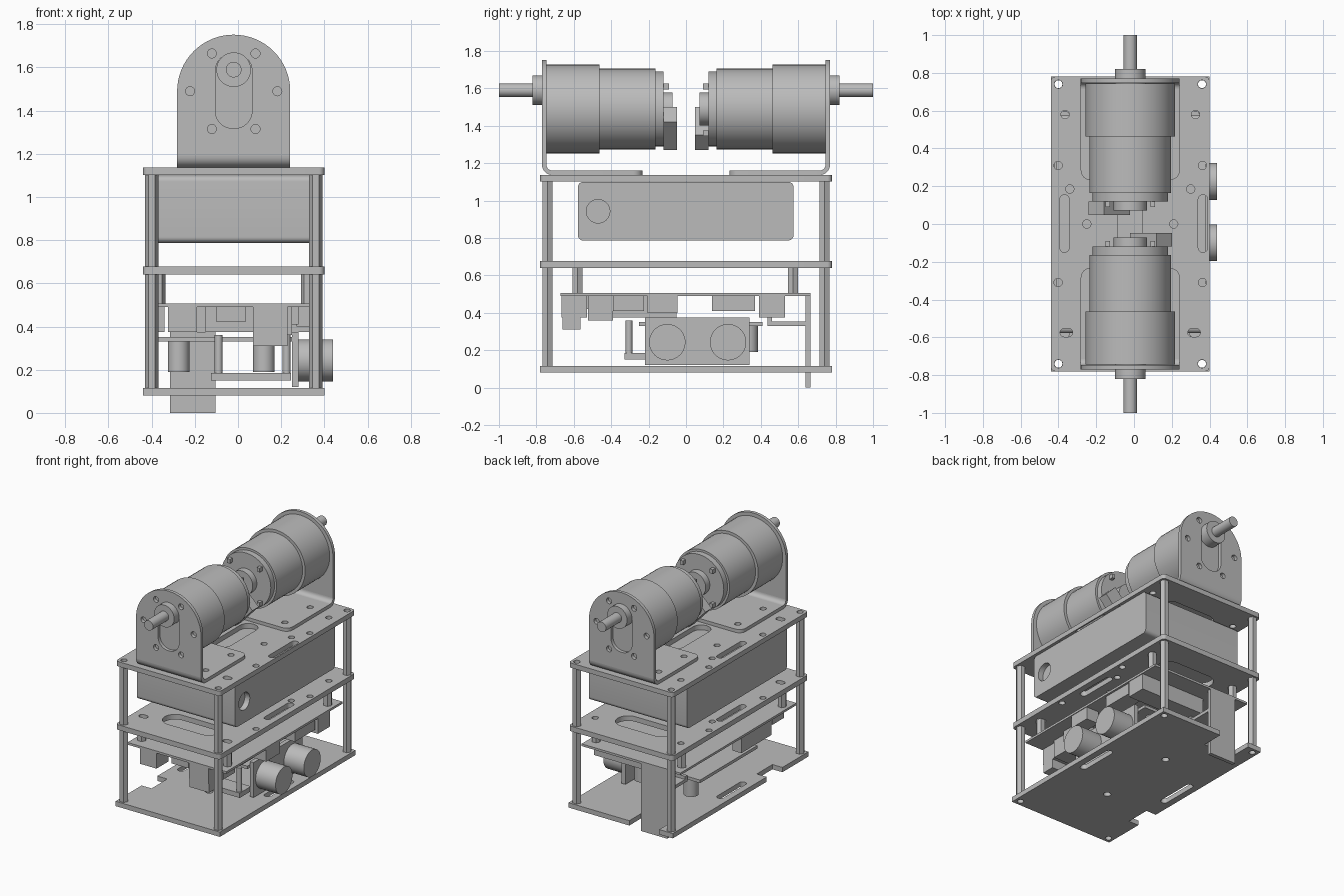
import bpy, bmesh, math
from math import pi, cos, sin

if "Cube" in bpy.data.objects:
    bpy.data.objects.remove(bpy.data.objects["Cube"])

grey = bpy.data.materials.new("plain_grey")
grey.use_nodes = True
COL = (0.5, 0.5, 0.5, 1)
grey.diffuse_color = COL
grey.node_tree.nodes["Principled BSDF"].inputs["Base Color"].default_value = COL

CX = -0.02      # centre line of the frame
ROT = {'z': (0, 0, 0), 'y': (pi / 2, 0, 0), 'x': (pi / 2, 0, pi / 2)}


def arc(u, v, r, a0, a1, n):
    return [(u + r * cos(a0 + (a1 - a0) * i / n), v + r * sin(a0 + (a1 - a0) * i / n))
            for i in range(n + 1)]


def circle(u, v, r, n=32):
    return arc(u, v, r, 0, 2 * pi * (n - 1) / n, n - 1)


def rrect(u0, u1, v0, v1, r=0.0, n=8):
    """Rectangle outline, with rounded corners if r is given."""
    if r == 0:
        return [(u0, v0), (u1, v0), (u1, v1), (u0, v1)]
    r = min(r, (u1 - u0) / 2 - 1e-4, (v1 - v0) / 2 - 1e-4)
    pts = []
    for k, (u, v) in enumerate([(u1 - r, v1 - r), (u0 + r, v1 - r), (u0 + r, v0 + r), (u1 - r, v0 + r)]):
        pts += arc(u, v, r, k * pi / 2, (k + 1) * pi / 2, n)
    return pts


def slab(name, outline, axis, lo, hi, holes=()):
    """Extrude an outline with holes along an axis, from lo to hi."""
    lo, hi = min(lo, hi), max(lo, hi)
    cu = bpy.data.curves.new(name, 'CURVE')
    cu.dimensions, cu.fill_mode, cu.extrude = '2D', 'BOTH', (hi - lo) / 2
    for loop in [outline, *holes]:
        sp = cu.splines.new('POLY')
        sp.points.add(len(loop) - 1)
        for p, (u, v) in zip(sp.points, loop):
            p.co = (u, v, 0, 1)
        sp.use_cyclic_u = True
    tmp = bpy.data.objects.new("tmp", cu)
    bpy.context.scene.collection.objects.link(tmp)
    dg = bpy.context.evaluated_depsgraph_get()
    me = bpy.data.meshes.new_from_object(tmp.evaluated_get(dg))
    bpy.data.objects.remove(tmp)
    bm = bmesh.new()
    bm.from_mesh(me)
    bmesh.ops.remove_doubles(bm, verts=bm.verts, dist=1e-5)
    bmesh.ops.recalc_face_normals(bm, faces=bm.faces)
    bm.to_mesh(me)
    bm.free()
    me.shade_smooth()
    me.set_sharp_from_angle(angle=math.radians(30))
    me.materials.clear()
    me.materials.append(grey)
    ob = bpy.data.objects.new(name, me)
    bpy.context.scene.collection.objects.link(ob)
    mid = (lo + hi) / 2
    ob.rotation_euler = ROT[axis]
    ob.location = {'z': (0, 0, mid), 'y': (0, mid, 0), 'x': (mid, 0, 0)}[axis]


def box(name, x0, x1, y0, y1, z0, z1):
    slab(name, rrect(x0, x1, y0, y1), 'z', z0, z1)


def side_slot(x):
    return rrect(x - 0.025, x + 0.025, -0.15, 0.155, 0.025)


# Holes for the plates
corners = [(CX + sx * 0.38, sy * 0.74) for sx in (-1, 1) for sy in (-1, 1)]
corner_holes = [circle(x, y, 0.022, 16) for x, y in corners]
deck_holes = corner_holes + [rrect(CX - 0.065, CX + 0.065, -0.21, 0.21, 0.065)]
for s in (-1, 1):
    for dx, y in [(0.345, 0.58), (0.382, 0.31), (0.32, 0.185), (0.23, 0), (0.382, -0.31)]:
        deck_holes.append(circle(CX + s * dx, y, 0.022, 16))
    x = CX + s * 0.338
    deck_holes.append(rrect(x - 0.033, x + 0.033, -0.597, -0.553, 0.022))
    deck_holes.append(rrect(CX - 0.22, CX + 0.22, s * 0.5 - 0.085, s * 0.5 + 0.085, 0.085))

# Plates
deck = rrect(CX - 0.42, CX + 0.42, -0.78, 0.78, 0.025)
slab("top_plate", deck, 'z', 1.102, 1.137, deck_holes + [side_slot(-0.368), side_slot(0.365)])
slab("middle_plate", deck, 'z', 0.64, 0.677, deck_holes + [side_slot(-0.368), side_slot(0.328)])
base = [(0.4, -0.78), (0.4, 0.78), (-0.09, 0.78), (-0.09, 0.62), (-0.33, 0.62), (-0.33, 0.78),
        (-0.44, 0.78), (-0.44, -0.3), (-0.36, -0.3), (-0.36, -0.48), (-0.44, -0.48), (-0.44, -0.78)]
slab("base_plate", base, 'z', 0.08, 0.115,
     corner_holes + [side_slot(-0.368), side_slot(0.328)]
     + [circle(CX, s * 0.3, 0.025, 16) for s in (-1, 1)])

# Hollow hexagonal corner posts
for x, y in corners:
    for z0, z1 in [(0.115, 0.64), (0.677, 1.102)]:
        slab("corner_post", circle(x, y, 0.031, 6), 'z', z0, z1, [circle(x, y, 0.021, 16)])

# Battery with rounded long edges; its side layer carries a round recess
case = rrect(-0.578, 0.575, 0.787, 1.1, 0.028)
slab("battery_case", case, 'x', -0.41, 0.34)
slab("battery_side", case, 'x', 0.34, 0.38, [circle(-0.47, 0.943, 0.063)])

# Motors and their bent brackets; the rear pair is turned half way round
MZ = 1.49
for s in (1, -1):
    side = "front" if s == 1 else "rear"
    for part, r, z, y0, y1 in [("shaft", 0.036, 1.59, -1.0, -0.8), ("boss", 0.08, 1.59, -0.82, -0.74),
                               ("gearbox", 0.237, MZ, -0.745, -0.463), ("can", 0.216, MZ, -0.463, -0.163),
                               ("end_cap", 0.2, MZ, -0.163, -0.12), ("rear_hub", 0.088, MZ, -0.12, -0.072)]:
        slab(f"{side}_motor_{part}", circle(CX, z, r, 48), 'y', s * y0, s * y1)

    # Slanted plug and small terminals behind the motor
    plug = [(0, 1.35), (0.08, 1.27), (0.22, 1.42), (0.14, 1.5)]
    slab(f"{side}_motor_plug", [(CX + s * u, v) for u, v in plug], 'y', -s * 0.12, -s * 0.047)
    for dx, z in [(-0.12, 1.61), (0.12, 1.61), (-0.12, 1.36)]:
        x = CX + s * dx
        slab(f"{side}_motor_terminal", rrect(x - 0.012, x + 0.012, z - 0.015, z + 0.015), 'y',
             -s * 0.12, -s * 0.09)

    # Bracket: arched face, bend and flange
    arch = arc(CX, MZ, 0.262, 0, pi, 32) + [(CX - 0.262, 1.192), (CX + 0.262, 1.192)]
    holes = [circle(CX + 0.202 * cos(a * pi / 3), MZ + 0.202 * sin(a * pi / 3), 0.021, 16) for a in range(6)]
    holes.append(rrect(CX - 0.085, CX + 0.085, 1.318, 1.665, 0.08))
    slab(f"{side}_bracket_face", arch, 'y', -s * 0.77, -s * 0.746, holes)
    bend = arc(-0.715, 1.192, 0.055, pi, 1.5 * pi, 8) + arc(-0.715, 1.192, 0.031, 1.5 * pi, pi, 8)
    slab(f"{side}_bracket_bend", [(s * u, v) for u, v in bend], 'x', CX - 0.262, CX + 0.262)
    foot = [(CX - 0.262, -0.715), (CX + 0.262, -0.715)] + arc(CX + 0.212, -0.283, 0.05, 0, pi / 2, 6) \
        + arc(CX - 0.212, -0.283, 0.05, pi / 2, pi, 6)
    bolts = [circle(CX + dx, s * y, 0.022, 16) for dx in (-0.18, 0.18) for y in (-0.31, -0.6)]
    slab(f"{side}_bracket_foot", [(u, s * v) for u, v in foot], 'z', 1.137, 1.161, bolts)

# Main circuit board hung below the middle plate
box("main_board", -0.42, 0.375, -0.67, 0.665, 0.49, 0.506)
for x in (-0.368, 0.322):
    for y in (-0.58, 0.572):
        slab("board_standoff", circle(x, y, 0.031, 6), 'z', 0.506, 0.64)

# Parts on the underside of the main board
box("front_socket", -0.325, -0.19, -0.665, -0.53, 0.375, 0.49)
box("power_block", 0.07, 0.23, -0.665, -0.53, 0.375, 0.49)
box("power_plug", 0.07, 0.23, -0.66, -0.565, 0.31, 0.375)
box("signal_socket", -0.1, 0.035, -0.62, -0.45, 0.42, 0.49)
box("relay_block", 0.12, 0.25, -0.525, -0.39, 0.36, 0.49)
box("small_chip", 0.16, 0.28, -0.39, -0.225, 0.41, 0.49)
box("switch_block", 0.27, 0.37, -0.205, -0.045, 0.40, 0.49)
box("header_strip", 0.24, 0.36, 0.14, 0.37, 0.41, 0.49)
box("terminal_block", -0.15, 0.37, 0.39, 0.53, 0.375, 0.49)
box("left_header", -0.41, -0.34, -0.4, -0.05, 0.375, 0.49)

# Driver board with its capacitors
box("driver_board", -0.4, 0.25, -0.25, 0.41, 0.33, 0.352)
for x in (-0.275, 0.12):
    slab("capacitor", circle(x, 0.335, 0.05), 'z', 0.19, 0.33)

# Small lower board on pillars
box("lower_board", -0.125, 0.245, -0.33, -0.2, 0.15, 0.185)
for x in (-0.09, 0.225):
    slab("lower_board_pillar", circle(x, -0.305, 0.018, 16), 'z', 0.185, 0.36)

# Twin-eyed distance sensor on the side
box("distance_sensor_board", 0.25, 0.28, -0.22, 0.34, 0.12, 0.375)
for y in (-0.1, 0.225):
    slab("distance_sensor_eye", circle(y, 0.243, 0.097, 48), 'x', 0.28, 0.44)

# Upright sensor board passing through the base, with its shelf
box("rear_sensor_board", -0.315, -0.105, 0.638, 0.665, 0, 0.49)
box("rear_sensor_shelf", -0.315, -0.105, 0.435, 0.638, 0.33, 0.353)
box("rear_sensor_tab", -0.315, -0.105, 0.435, 0.46, 0.353, 0.375)
